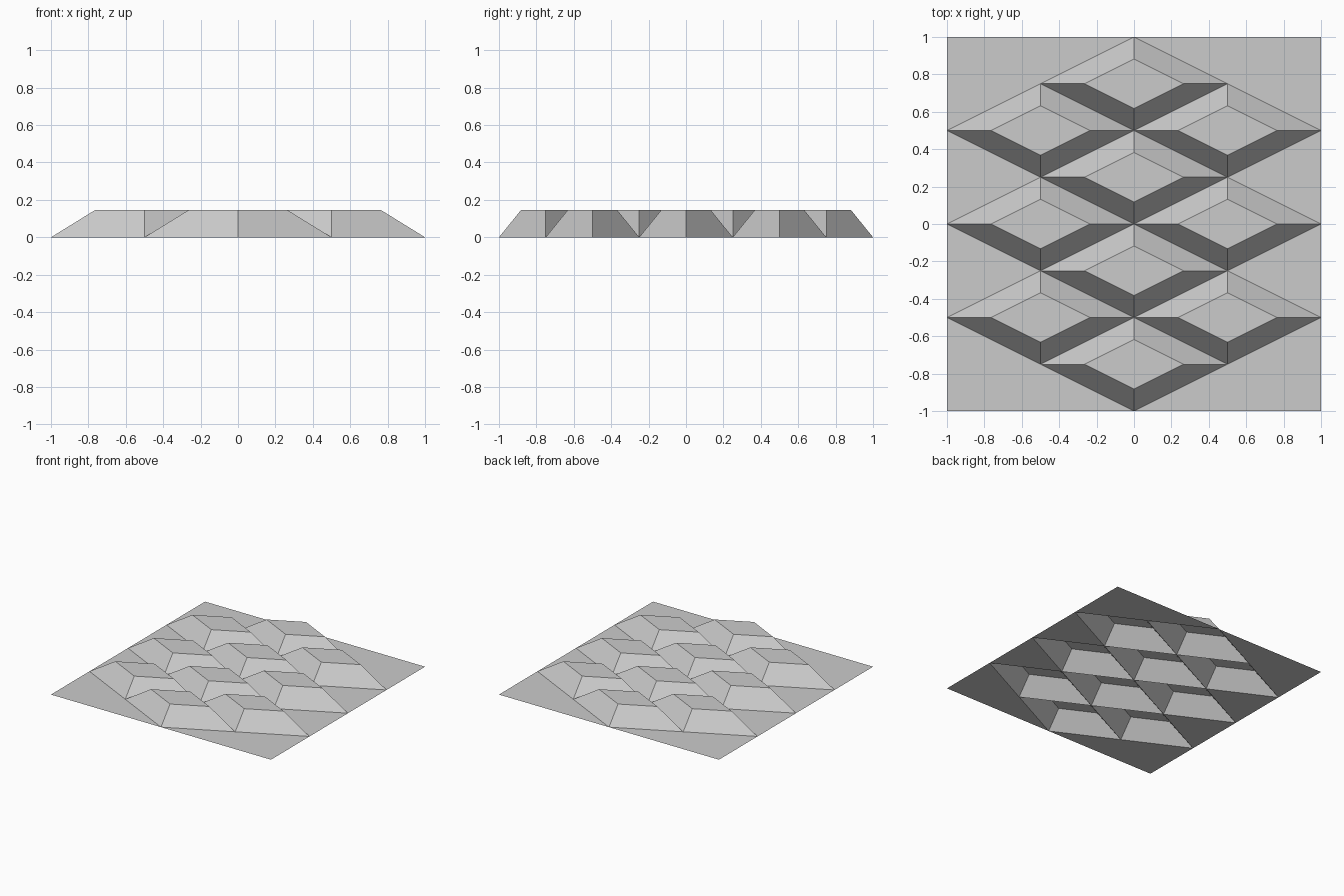
import bpy, bmesh

if "Cube" in bpy.data.objects:
    bpy.data.objects.remove(bpy.data.objects["Cube"])

HALF_X, HALF_Y = 0.5, 0.25      # diamond half sizes
TOP_SCALE, HEIGHT = 0.53, 0.145  # raised diamond top

grey = bpy.data.materials.new("light grey")
grey.diffuse_color = (0.6, 0.6, 0.6, 1)
grey.use_nodes = True
grey.node_tree.nodes["Principled BSDF"].inputs["Base Color"].default_value = grey.diffuse_color

bm = bmesh.new()


def face(points):
    return bm.faces.new([bm.verts.new(p) for p in points])


def diamond(cx, cy, scale, z):
    return [(cx + dx * HALF_X * scale, cy + dy * HALF_Y * scale, z)
            for dx, dy in ((1, 0), (0, 1), (-1, 0), (0, -1))]


# Raised diamonds: open underneath, four slopes and a flat top
centres = [(0, y) for y in (-0.75, -0.25, 0.25, 0.75)]
centres += [(x, y) for x in (-0.5, 0.5) for y in (-0.5, 0, 0.5)]
for cx, cy in centres:
    low, high = diamond(cx, cy, 1, 0), diamond(cx, cy, TOP_SCALE, HEIGHT)
    face(high)
    for i in range(4):
        j = (i + 1) % 4
        face([low[i], low[j], high[j], high[i]])

# Flat border: corner triangles and the gaps along the left and right edges
for sx in (-1, 1):
    for sy in (-1, 1):
        corner = [(0, sy, 0), (sx * 0.5, sy * 0.75, 0), (sx, sy * 0.5, 0), (sx, sy, 0)]
        gap = [(sx, sy * 0.5, 0), (sx * 0.5, sy * 0.25, 0), (sx, 0, 0)]
        for shape in (corner, gap):
            face(shape if sx * sy > 0 else shape[::-1])

# Weld the panel into one sheet, with the flat border facing up
bmesh.ops.remove_doubles(bm, verts=bm.verts, dist=0.0005)
bm.normal_update()
for f in bm.faces:
    if f.normal.z < 0:
        f.normal_flip()

mesh = bpy.data.meshes.new("diamond_panel")
bm.to_mesh(mesh)
bm.free()
mesh.materials.append(grey)
bpy.context.collection.objects.link(bpy.data.objects.new("diamond_panel", mesh))
